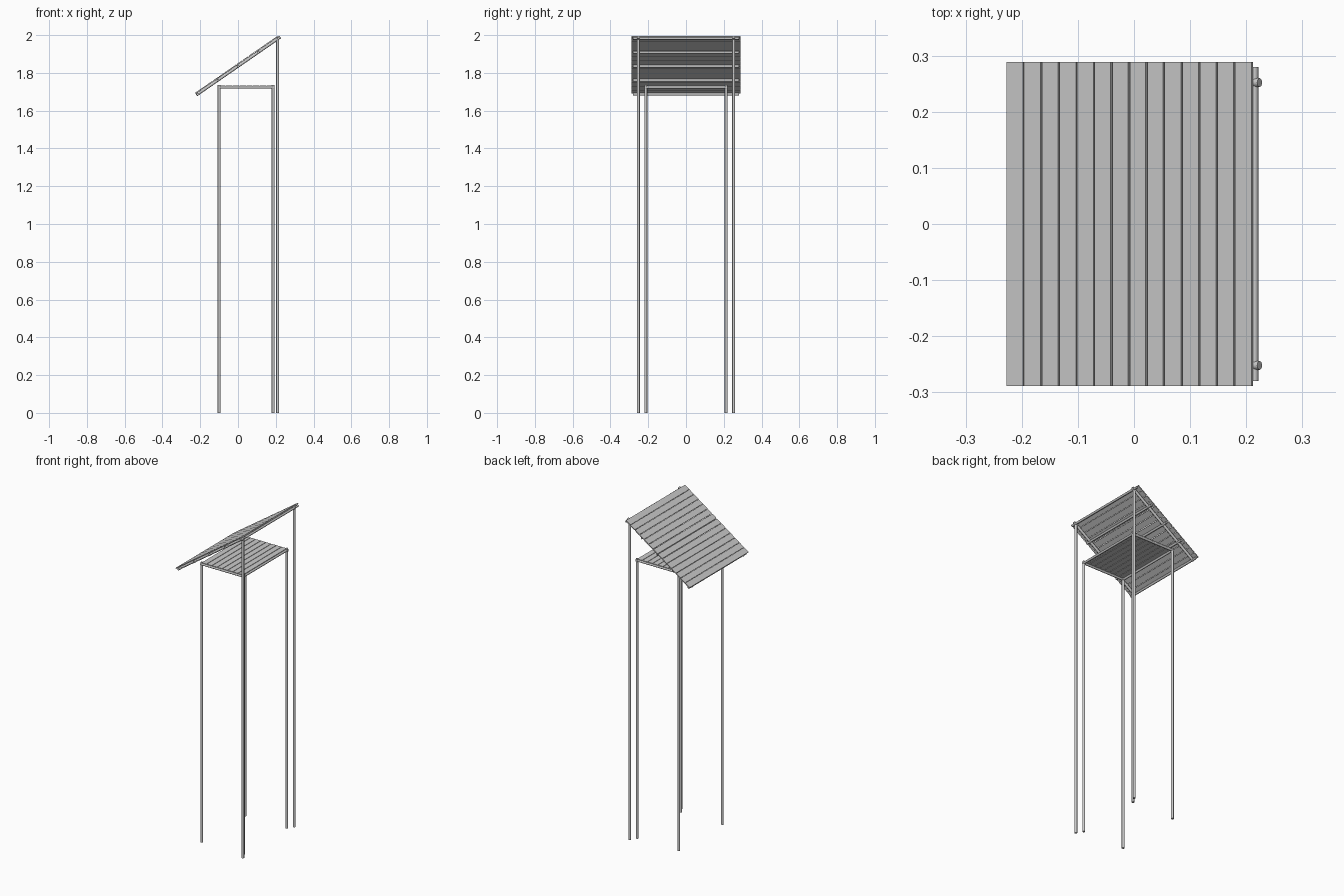
import bpy, math, random
from mathutils import Vector, Matrix

if "Cube" in bpy.data.objects:
    bpy.data.objects.remove(bpy.data.objects["Cube"])

random.seed(4)
ANGLE = math.atan(0.69)          # roof pitch
ALONG = Vector((math.cos(ANGLE), 0, math.sin(ANGLE)))
NORMAL = Vector((-math.sin(ANGLE), 0, math.cos(ANGLE)))
EAVE = Vector((-0.228, 0, 1.694))  # lower edge of the roof's top surface


def pole(name, a, b, r=0.008):
    a, b = Vector(a), Vector(b)
    d = b - a
    bpy.ops.mesh.primitive_cylinder_add(vertices=8, radius=r, depth=d.length)
    ob = bpy.context.object
    ob.name = name
    ob.matrix_world = Matrix.Translation((a + b) / 2) @ d.to_track_quat('Z', 'Y').to_matrix().to_4x4()
    bpy.ops.object.shade_smooth_by_angle(angle=math.radians(50))
    return ob


def slat(name, centre, size, tilt=0.0):
    bpy.ops.mesh.primitive_cube_add(size=1, location=centre, rotation=(0, -tilt, 0))
    ob = bpy.context.object
    ob.name = name
    ob.scale = size
    return ob


def roof_point(s, depth, y=0.0):
    p = EAVE + ALONG * s - NORMAL * depth
    p.y = y
    return p


LENGTH = 0.438 / math.cos(ANGLE)

# posts and rafters on both sides
for y, side in ((-1, "front"), (1, "back")):
    pole(f"{side}_left_platform_post", (-0.10, 0.213 * y, 0), (-0.10, 0.213 * y, 1.736))
    pole(f"{side}_right_platform_post", (0.186, 0.213 * y, 0), (0.186, 0.213 * y, 1.736))
    pole(f"{side}_roof_post", (0.21, 0.252 * y, 0), (0.21, 0.252 * y, 1.985))
    pole(f"{side}_platform_rail", (-0.105, 0.213 * y, 1.724), (0.194, 0.213 * y, 1.724), 0.007)
    pole(f"{side}_rafter", roof_point(0.0, 0.013, 0.252 * y),
         roof_point(LENGTH + 0.008, 0.013, 0.252 * y))

# platform cross rails
for x, side in ((-0.10, "left"), (0.186, "right")):
    pole(f"{side}_platform_rail", (x, -0.22, 1.724), (x, 0.22, 1.724), 0.007)

# platform slats
count = 8
pitch = 0.286 / count
for i in range(count):
    slat(f"platform_slat_{i + 1}", (-0.10 + pitch * (i + 0.5), 0, 1.732),
         (pitch - 0.003, 0.43, 0.005))

# roof purlins
for i in range(5):
    s = 0.008 + (LENGTH - 0.012) * i / 4
    pole(f"roof_purlin_{i + 1}", roof_point(s, 0.014, -0.28), roof_point(s, 0.014, 0.28), 0.007)

# roof slats with slightly uneven gaps
count = 14
pitch = LENGTH / count
for i in range(count):
    width = pitch - random.uniform(0.002, 0.004)
    slat(f"roof_slat_{i + 1}", roof_point(pitch * (i + 0.5), 0.003),
         (width, 0.578, 0.006), ANGLE)
